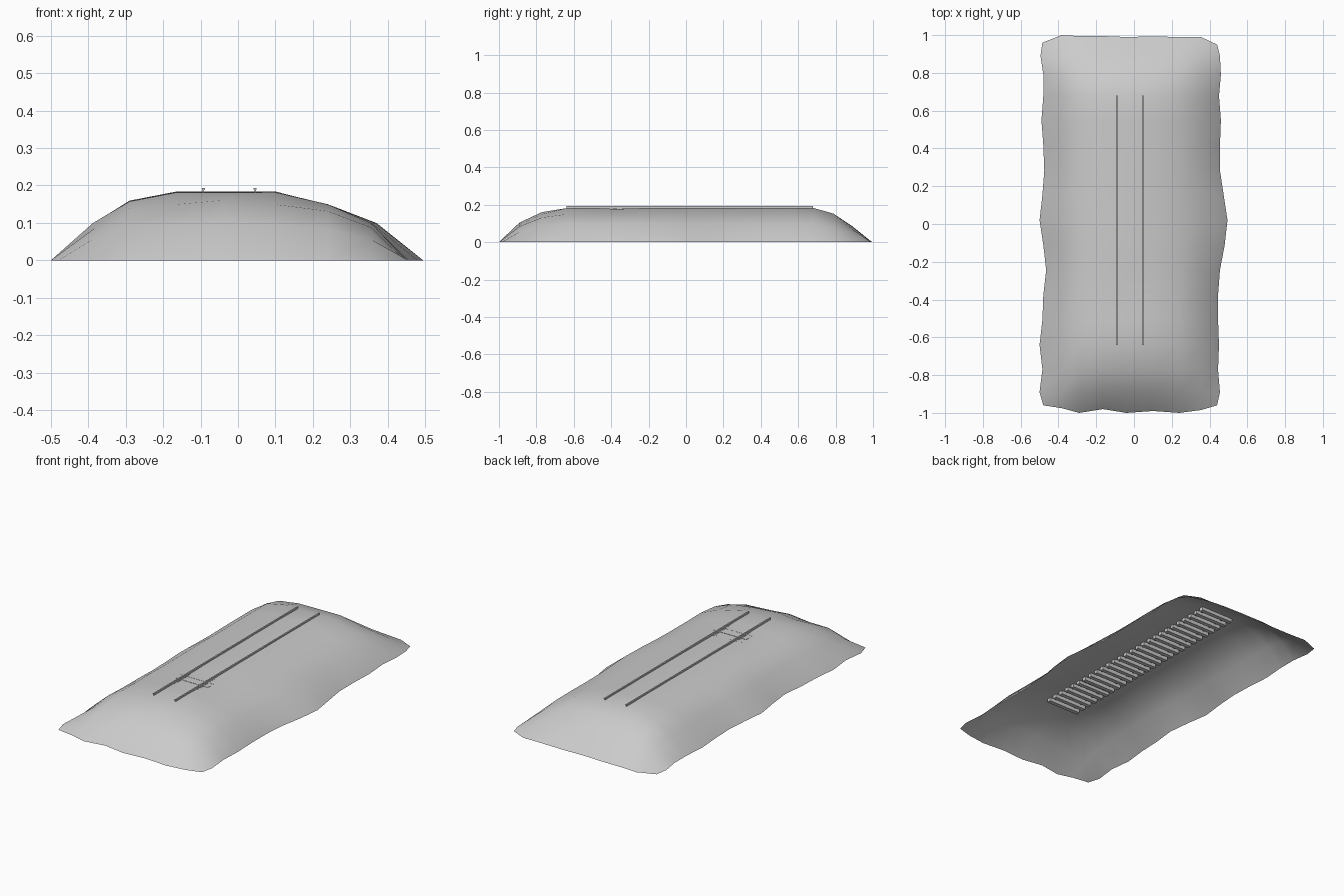
import bpy, bmesh, random

random.seed(4)
if "Cube" in bpy.data.objects:
    bpy.data.objects.remove(bpy.data.objects["Cube"])


def material(name, value):
    m = bpy.data.materials.new(name)
    m.use_nodes = True
    color = (value, value, value, 1)
    m.diffuse_color = color
    m.node_tree.nodes["Principled BSDF"].inputs["Base Color"].default_value = color
    return m


grey = material("stone grey", 0.6)


def finish(bm, name):
    bmesh.ops.recalc_face_normals(bm, faces=bm.faces)
    mesh = bpy.data.meshes.new(name)
    bm.to_mesh(mesh)
    bm.free()
    mesh.materials.append(grey)
    ob = bpy.data.objects.new(name, mesh)
    bpy.context.collection.objects.link(ob)
    return ob


# Embankment: an open shell lofted from a cross profile and a length profile
CROWN = 0.184
cross = [(-.49, 0), (-.385, .1), (-.29, .16), (-.165, .184), (-.04, .184),
         (.1, .184), (.24, .15), (.36, .1), (.46, 0)]
ends = [(-.98, 0), (-.89, .105), (-.77, .162), (-.64, .184)]
far_ends = [(.68, .184), (.79, .152), (.89, .085), (.99, 0)]
count = 9
middle = [(-.64 + 1.32 * (i + 1) / (count + 1), CROWN) for i in range(count)]
length = ends + middle + far_ends

# Wavy outline of the foot
left = [-.48, -.5, -.485, -.5, -.485, -.48, -.465, -.48, -.5, -.485,
        -.475, -.48, -.49, -.48, -.48, -.495, -.485]
right = [.44, .455, .445, .45, .445, .445, .455, .48, .495, .475,
         .455, .455, .46, .45, .46, .455, .44]
front = [-.96, -.975, -1, -.98, -1, -.99, -1, -.985, -.96]
back = [.96, 1, .995, .995, .99, .993, .99, .99, .95]

bm = bmesh.new()
rows = []
for j, (y, zy) in enumerate(length):
    row = []
    for i, (x, zx) in enumerate(cross):
        px, py = x, y
        z = zx * zy / CROWN
        if i == 0:
            px = left[j]
        elif i == len(cross) - 1:
            px = right[j]
        elif i in (1, 7):
            px += 0.3 * ((left[j] + .49) if i == 1 else (right[j] - .46))
        if j == 0:
            py = front[i]
        elif j == len(length) - 1:
            py = back[i]
        if z > 0:
            z -= random.uniform(0, .003)
        if 3 <= i <= 5 and abs(y + .376) < .05:
            z = .177          # worn dip that bares the sleepers
        if j in (1, 2) and i in (3, 5):
            z -= .012         # gullies in the front slope
        row.append(bm.verts.new((px, py, z)))
    rows.append(row)
for a, b in zip(rows, rows[1:]):
    for i in range(len(a) - 1):
        bm.faces.new((a[i], a[i + 1], b[i + 1], b[i]))
for f in bm.faces:
    f.smooth = True
finish(bm, "embankment")

# Rails: flanged profile swept along the track
TRACK_X = -.0235
START, END = -.64, .68
half = [(.006, .177), (.006, .180), (.002, .181), (.002, .188),
        (.004, .189), (.004, .193)]
profile = half + [(-x, z) for x, z in reversed(half)]
for name, offset in (("right_rail", -.069), ("left_rail", .069)):
    bm = bmesh.new()
    loops = [[bm.verts.new((TRACK_X + offset + x, y, z)) for x, z in profile]
             for y in (START, END)]
    n = len(profile)
    for i in range(n):
        k = (i + 1) % n
        bm.faces.new((loops[0][i], loops[0][k], loops[1][k], loops[1][i]))
    for loop in loops:
        bm.faces.new(loop)
    finish(bm, name)

# Sleepers: evenly spaced beams bedded in the crown
bm = bmesh.new()
for i in range(27):
    made = bmesh.ops.create_cube(bm, size=1)["verts"]
    bmesh.ops.scale(bm, vec=(.21, .024, .02), verts=made)
    bmesh.ops.translate(bm, vec=(TRACK_X, START + .01 + i * .05, .169), verts=made)
finish(bm, "sleepers")
